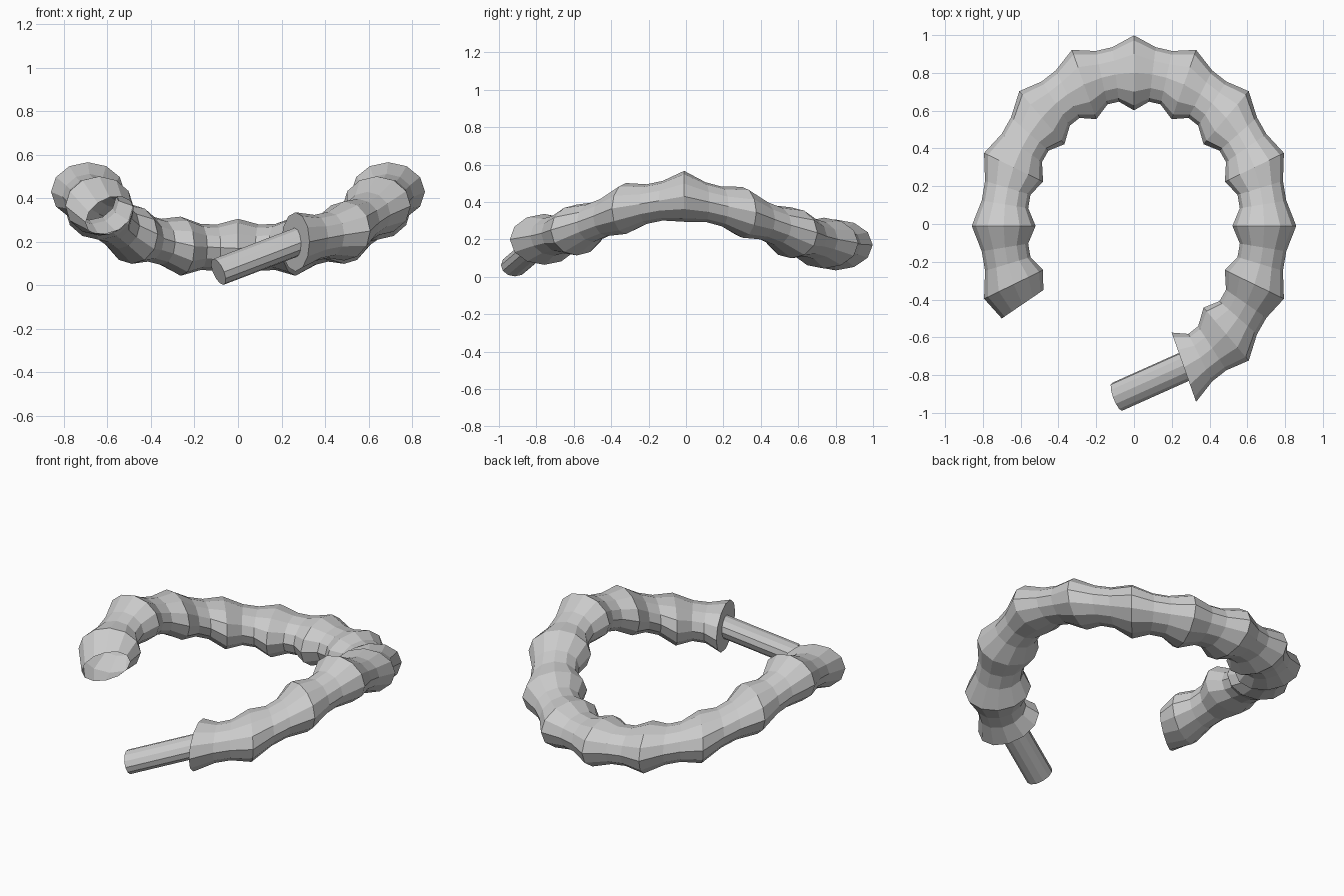
import bpy, bmesh, math
from mathutils import Vector

if "Cube" in bpy.data.objects:
    bpy.data.objects.remove(bpy.data.objects["Cube"])

SIDES = 12
STEP = 22.5                       # degrees between bulges
# centre heights per bulge, from the back round to each front end
HEIGHT = [0.17, 0.18, 0.235, 0.345, 0.43, 0.365, 0.25, 0.20]


def section(centre, across, up):
    """One 12-sided elliptical ring."""
    pts = []
    for i in range(SIDES):
        a = 2 * math.pi * i / SIDES
        pts.append(centre + across * math.cos(a) + up * math.sin(a))
    return pts


def arc_section(t, neck):
    """Ring at bulge position t along the oval path (0 = back)."""
    a = math.radians(t * STEP)
    i = min(int(abs(t)), len(HEIGHT) - 2)
    f = abs(t) - i
    z = HEIGHT[i] * (1 - f) + HEIGHT[i + 1] * f
    x, y = 0.69 * math.sin(a), 0.81 * math.cos(a)
    k, rz = (0.18, 0.106) if neck else (0.245, 0.136)
    return section(Vector((x, y - 0.01, z)), Vector((x, y, 0)) * k, Vector((0, 0, rz)))


def loft(name, rings, cap_start, cap_end):
    bm = bmesh.new()
    rows = [[bm.verts.new(p) for p in r] for r in rings]
    for a, b in zip(rows, rows[1:]):
        for i in range(SIDES):
            j = (i + 1) % SIDES
            bm.faces.new((a[i], a[j], b[j], b[i]))
    if cap_start:
        bm.faces.new(rows[0])
    if cap_end:
        bm.faces.new(rows[-1])
    bmesh.ops.recalc_face_normals(bm, faces=bm.faces[:])
    me = bpy.data.meshes.new(name)
    bm.to_mesh(me)
    bm.free()
    ob = bpy.data.objects.new(name, me)
    bpy.context.collection.objects.link(ob)
    return ob


# ribbed curved body: open tapered left end, capped right end
rings = [section(Vector((-0.59, -0.425, 0.32)), Vector((-0.11, -0.075, -0.03)),
                 Vector((0, 0, 0.085)))]
for n in range(-5, 8):
    rings.append(arc_section(n, False))
    if n < 7:
        for f in (0.36, 0.64):
            rings.append(arc_section(n + f, True))
loft("ribbed_body", rings, False, True)

# thin straight stem leaving the right end
start, end = Vector((0.29, -0.745, 0.207)), Vector((-0.09, -0.915, 0.062))
across, up = Vector((0.026, -0.074, 0)), Vector((-0.022, 0, 0.06))
loft("stem", [section(start, across, up), section(end, across, up)], True, True)
